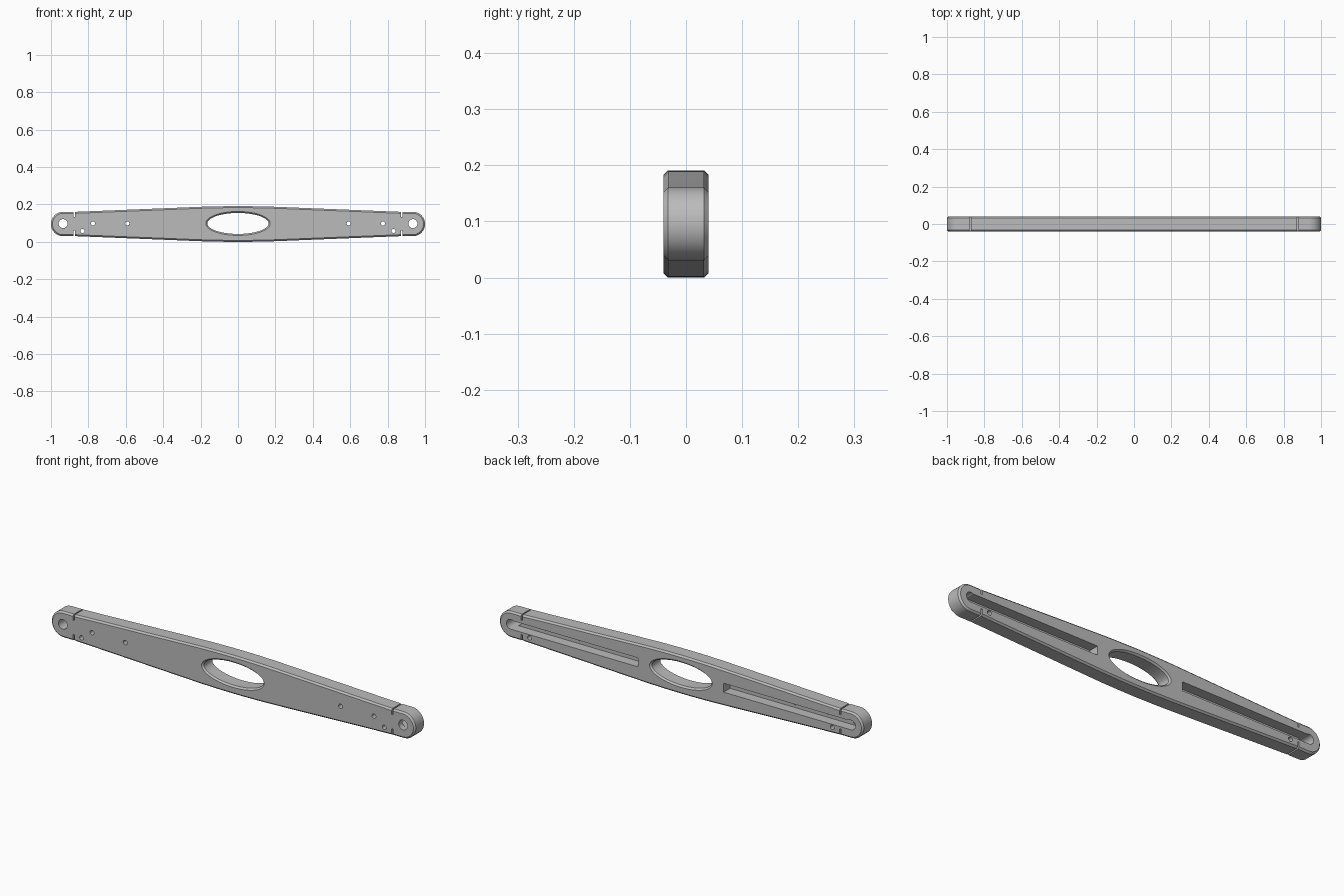
import bpy, bmesh, math

if "Cube" in bpy.data.objects:
    bpy.data.objects.remove(bpy.data.objects["Cube"])

MID = 0.0955      # height of the long axis
HALF = 0.04       # half thickness
END_X, END_R = 0.935, 0.065
CHAMFER = 0.008

grey = bpy.data.materials.new("plain grey")
grey.use_nodes = True
colour = (0.5, 0.5, 0.5, 1)
grey.diffuse_color = colour
grey.node_tree.nodes["Principled BSDF"].inputs["Base Color"].default_value = colour


def loft(name, rings):
    """Solid through rings of (x, z) points, each given as (y, points)."""
    bm = bmesh.new()
    loops = [[bm.verts.new((x, y, z)) for x, z in pts] for y, pts in rings]
    for a, b in zip(loops, loops[1:]):
        for i in range(len(a)):
            j = (i + 1) % len(a)
            bm.faces.new((a[i], a[j], b[j], b[i]))
    bm.faces.new(loops[0])
    bm.faces.new(loops[-1])
    bmesh.ops.recalc_face_normals(bm, faces=bm.faces)
    mesh = bpy.data.meshes.new(name)
    bm.to_mesh(mesh)
    bm.free()
    obj = bpy.data.objects.new(name, mesh)
    bpy.context.collection.objects.link(obj)
    mesh.materials.append(grey)
    return obj


def arc(cx, cz, rx, rz, start, end, n):
    return [(cx + rx * math.cos(math.radians(start + (end - start) * i / n)),
             cz + rz * math.sin(math.radians(start + (end - start) * i / n)))
            for i in range(n + 1)]


def ellipse(cx, cz, rx, rz, n):
    return arc(cx, cz, rx, rz, 0, 360, n)[:-1]


def apply(obj, modifier):
    bpy.context.view_layer.objects.active = obj
    bpy.ops.object.modifier_apply(modifier=modifier.name)


def cut(obj, cutter):
    mod = obj.modifiers.new("cut", 'BOOLEAN')
    mod.operation, mod.solver, mod.object = 'DIFFERENCE', 'EXACT', cutter
    apply(obj, mod)
    bpy.data.objects.remove(cutter)


# Tapered bar with round ends and a softly arched middle
crown = [(x / 20, 0.0955 - 0.088 * (x / 20) ** 2) for x in range(5, -6, -1)]
top = [(0.87, END_R)] + crown + [(-0.87, END_R)]
outline = arc(END_X, 0, END_R, END_R, -90, 90, 32) + top
outline += arc(-END_X, 0, END_R, END_R, 90, 270, 32)
outline += [(-x, -z) for x, z in top]
outline = [(x, z + MID) for x, z in outline]
bar = loft("tapered_bar", [(-HALF, outline), (HALF, outline)])
bevel = bar.modifiers.new("edge chamfer", 'BEVEL')
bevel.width, bevel.segments = CHAMFER, 1
bevel.limit_method, bevel.angle_limit = 'ANGLE', math.radians(60)
apply(bar, bevel)

# Oval window with chamfered rims
inner = ellipse(0, MID + 0.003, 0.164, 0.056, 72)
outer = ellipse(0, MID + 0.003, 0.182, 0.074, 72)
cut(bar, loft("window_cutter", [(-0.05, outer), (-0.032, inner),
                                (0.032, inner), (0.05, outer)]))

for side in (-1, 1):
    # Long blind slot in the back, round at the outer end
    slot = [(0.235, MID - 0.022)] + arc(END_X, MID, 0.022, 0.022, -90, 90, 16)
    slot = [(side * x, z) for x, z in slot + [(0.235, MID + 0.022)]]
    cut(bar, loft("slot_cutter", [(-0.01, slot), (0.06, slot)]))
    # Pivot hole and small pin holes
    for x, z, r in ((END_X, MID + 0.002, 0.024), (0.775, MID + 0.003, 0.011),
                    (0.592, MID + 0.003, 0.011), (0.832, 0.058, 0.011)):
        ring = ellipse(side * x, z, r, r, 28)
        cut(bar, loft("hole_cutter", [(-0.06, ring), (0.06, ring)]))
    # Thin slits from the top and bottom edges
    for low, high in ((0.133, 0.25), (-0.05, 0.062)):
        slit = [(side * x, z) for x, z in ((0.872, low), (0.879, low),
                                           (0.879, high), (0.872, high))]
        cut(bar, loft("slit_cutter", [(-0.06, slit), (0.06, slit)]))

bpy.ops.object.select_all(action='DESELECT')
bar.select_set(True)
bpy.context.view_layer.objects.active = bar
bpy.ops.object.shade_smooth_by_angle(angle=math.radians(25))
